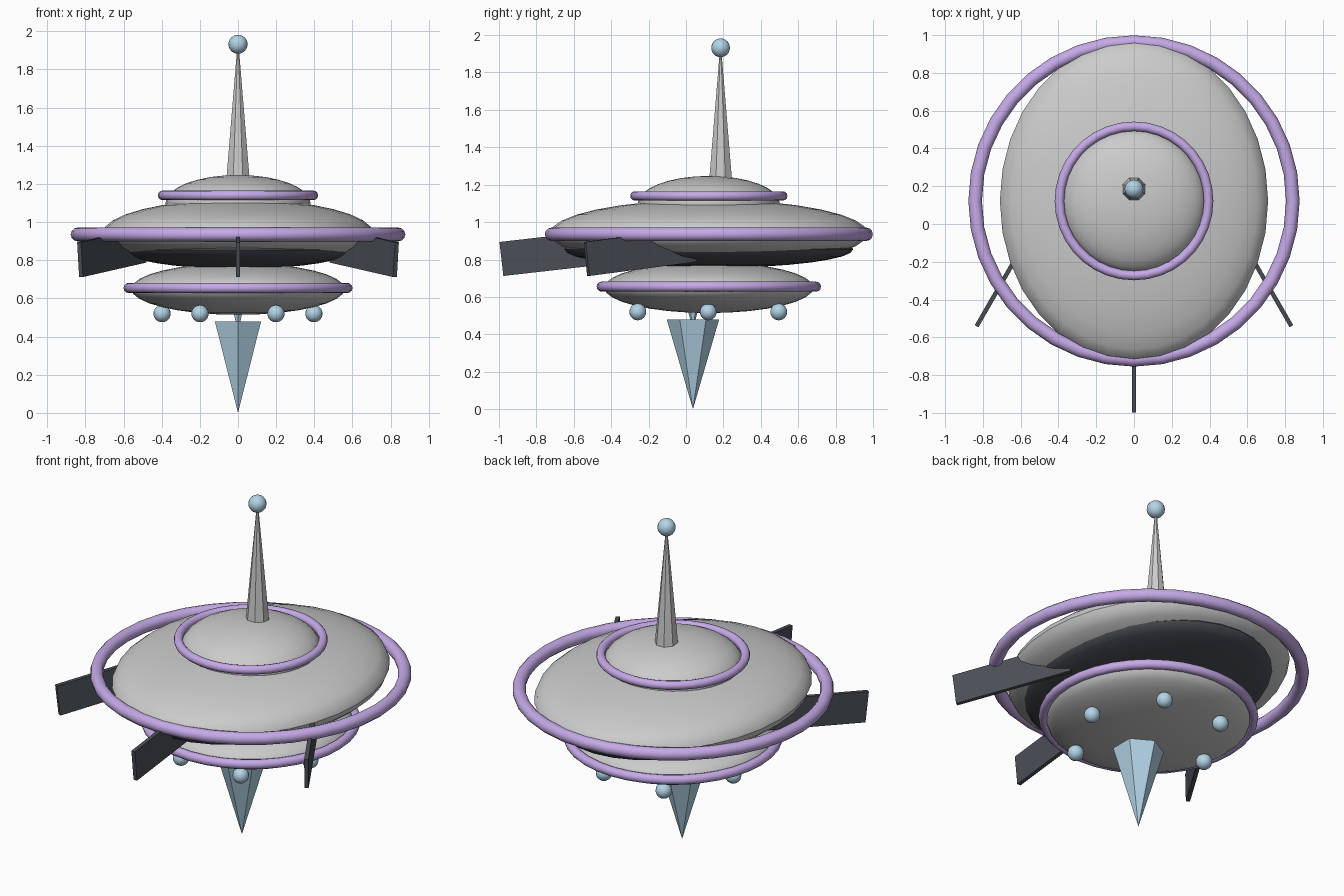
import bpy
from math import radians, cos, sin, pi
from mathutils import Matrix, Vector

if "Cube" in bpy.data.objects:
    bpy.data.objects.remove(bpy.data.objects["Cube"])

CY = 0.122  # centre line of the saucer in y


def material(name, rgb):
    m = bpy.data.materials.new(name)
    m.diffuse_color = (*rgb, 1)
    m.use_nodes = True
    m.node_tree.nodes["Principled BSDF"].inputs["Base Color"].default_value = m.diffuse_color
    return m


PURPLE = material("purple_trim", (0.56, 0.40, 0.80))
BLUE = material("pale_blue", (0.45, 0.66, 0.80))
DARK = material("dark_metal", (0.07, 0.08, 0.095))


def finish(name, mat=None, smooth=True):
    ob = bpy.context.object
    ob.name = name
    if mat:
        ob.data.materials.append(mat)
    if smooth:
        bpy.ops.object.shade_smooth_by_angle(angle=radians(40))
    return ob


def ellipsoid(name, loc, size, mat=None, seg=32, rings=16):
    bpy.ops.mesh.primitive_uv_sphere_add(segments=seg, ring_count=rings, radius=1, location=loc)
    bpy.context.object.scale = size
    bpy.ops.object.transform_apply(location=False, rotation=False, scale=True)
    return finish(name, mat)


def ring(name, z, outer, tube):
    bpy.ops.mesh.primitive_torus_add(location=(0, CY, z), major_radius=outer - tube, minor_radius=tube,
                                     major_segments=36, minor_segments=12)
    return finish(name, PURPLE)


def cone(name, y, z0, z1, r0, r1, sides, mat=None, turn=0):
    bpy.ops.mesh.primitive_cone_add(vertices=sides, radius1=r0, radius2=r1, depth=z1 - z0,
                                    location=(0, y, (z0 + z1) / 2), rotation=(0, 0, turn))
    return finish(name, mat, smooth=False)


# Saucer bodies
ellipsoid("main_hull", (0, CY, 0.94), (0.71, 0.85, 0.18))
ellipsoid("under_disc", (0, CY, 0.855), (0.60, 0.772, 0.10), DARK)
ellipsoid("lower_pod", (0, CY, 0.65), (0.56, 0.56, 0.136))
ellipsoid("top_dome", (0, CY, 1.10), (0.38, 0.38, 0.147))

# Trim rings
ring("main_ring", 0.935, 0.877, 0.036)
ring("pod_ring", 0.655, 0.60, 0.027)
ring("dome_ring", 1.14, 0.42, 0.025)

# Antenna
cone("antenna_mast", 0.185, 1.235, 1.90, 0.065, 0.006, 8, turn=pi / 8)
ellipsoid("antenna_ball", (0, 0.185, 1.932), (0.05,) * 3, BLUE, 16, 12)

# Drive spike under the pod
cone("drive_spike", 0.037, 0.0, 0.48, 0.0, 0.14, 6, BLUE)
cone("spike_stem", 0.037, 0.47, 0.54, 0.012, 0.03, 6, BLUE)

# Six lamps around the pod
for i in range(6):
    a = i * pi / 3
    ellipsoid(f"lamp_{i + 1}", (0.398 * cos(a), CY - 0.003 + 0.435 * sin(a), 0.52), (0.045,) * 3, BLUE, 16, 12)

# Tilted fins: outer end point and heading about z (0 = straight back)
LENGTH = 0.67
for name, x, y, heading in (("centre_fin", 0, -0.987, 0),
                            ("right_fin", 0.828, -0.532, 30),
                            ("left_fin", -0.828, -0.532, -30)):
    bpy.ops.mesh.primitive_cube_add(size=1)
    fin = finish(name, DARK, smooth=False)
    fin.matrix_world = (Matrix.Translation((x, y, 0.803))
                        @ Matrix.Rotation(radians(heading), 4, 'Z')
                        @ Matrix.Rotation(radians(6.5), 4, 'X')
                        @ Matrix.Translation((0, LENGTH / 2, 0))
                        @ Matrix.Diagonal(Vector((0.023, LENGTH, 0.183, 1))))
